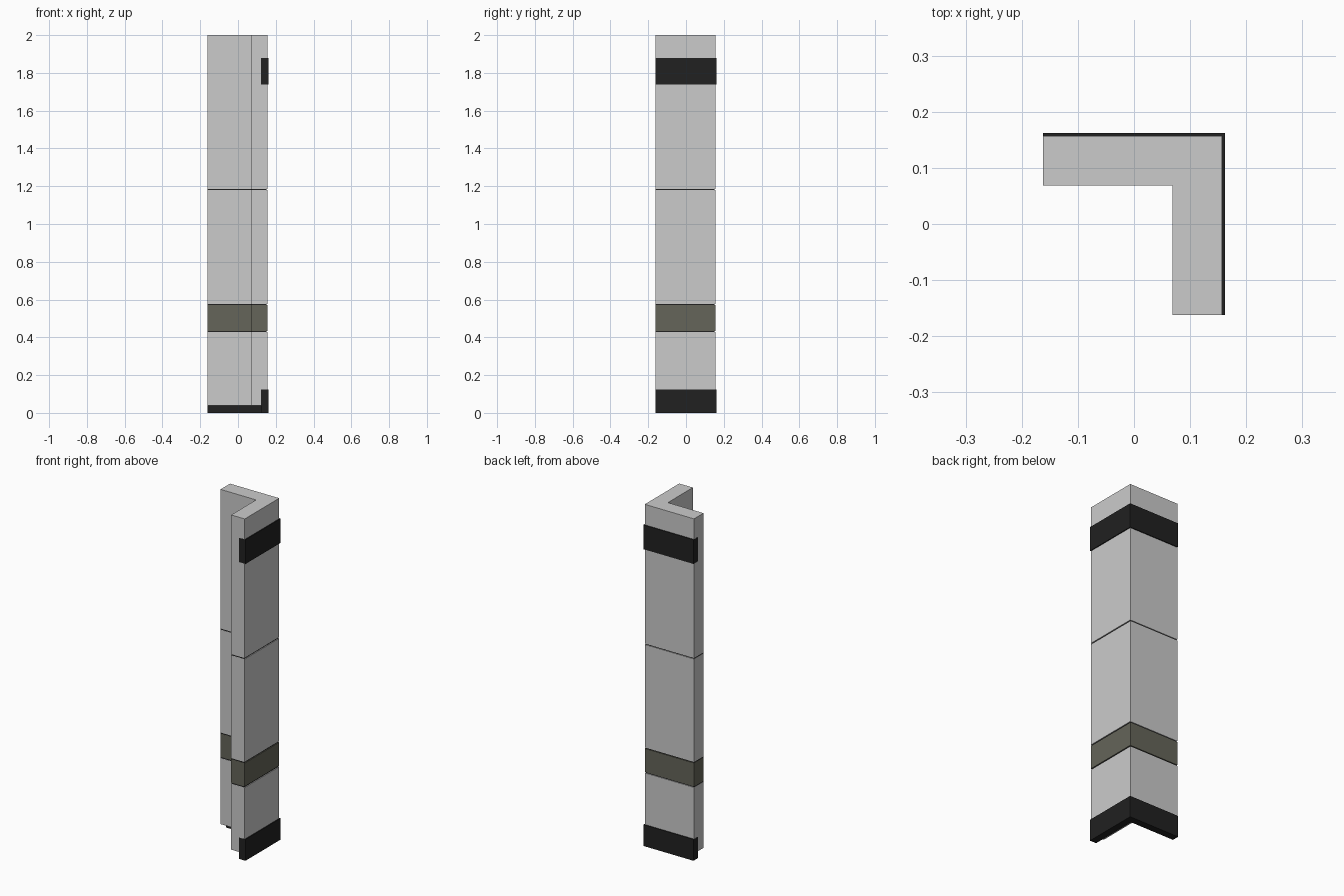
import bpy, bmesh

if "Cube" in bpy.data.objects:
    bpy.data.objects.remove(bpy.data.objects["Cube"])


def material(name, color):
    m = bpy.data.materials.new(name)
    m.diffuse_color = color
    m.use_nodes = True
    m.node_tree.nodes["Principled BSDF"].inputs["Base Color"].default_value = m.diffuse_color
    return m


def l_prism(name, low, inner, outer, z0, z1, mat=None):
    """Extruded L profile with its outside corner at +x, +y."""
    profile = [(low, inner), (inner, inner), (inner, low),
               (outer, low), (outer, outer), (low, outer)]
    bm = bmesh.new()
    face = bm.faces.new([bm.verts.new((x, y, z0)) for x, y in profile])
    res = bmesh.ops.extrude_face_region(bm, geom=[face])
    verts = [g for g in res["geom"] if isinstance(g, bmesh.types.BMVert)]
    bmesh.ops.translate(bm, verts=verts, vec=(0, 0, z1 - z0))
    bmesh.ops.recalc_face_normals(bm, faces=bm.faces[:])
    mesh = bpy.data.meshes.new(name)
    bm.to_mesh(mesh)
    bm.free()
    obj = bpy.data.objects.new(name, mesh)
    bpy.context.collection.objects.link(obj)
    if mat:
        mesh.materials.append(mat)
    return obj


black = material("black", (0.015, 0.015, 0.015, 1))
olive = material("olive", (0.13, 0.13, 0.10, 1))

LOW, INNER, OUTER = -0.1618, 0.069, 0.157
GAP = 0.003

# Dark core seen through the seams
l_prism("core", LOW + 0.0008, INNER + 0.0008, OUTER - 0.005, 0.041, 1.9992, black)

# Stacked shell sections separated by narrow seams
sections = [("lower_section", 0.04, 0.43, None),
            ("accent_band", 0.43, 0.573, olive),
            ("middle_section", 0.573, 1.182, None),
            ("upper_section", 1.182, 2.0, None)]
for name, z0, z1, mat in sections:
    bottom = z0 if z0 == 0.04 else z0 + GAP
    top = z1 if z1 == 2.0 else z1 - GAP
    l_prism(name, LOW, INNER, OUTER, bottom, top, mat)

# Protective corner guards, the lower one also serving as the foot
for name, z0, z1 in (("foot_guard", 0, 0.125), ("top_guard", 1.738, 1.88)):
    l_prism(name, -0.1625, 0.121, 0.1625, z0, z1, black)
